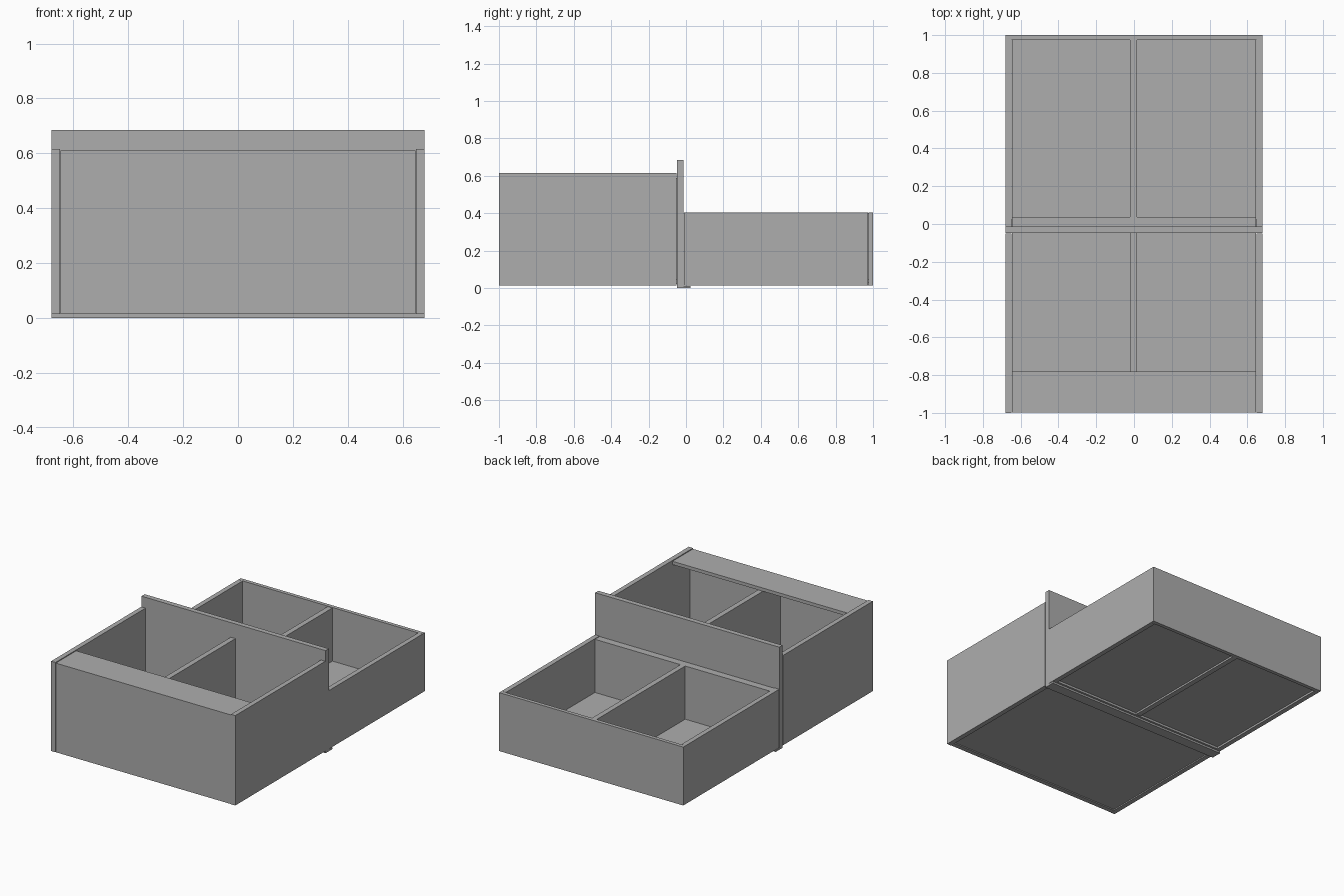
import bpy

if "Cube" in bpy.data.objects:
    bpy.data.objects.remove(bpy.data.objects["Cube"])

grey = bpy.data.materials.new("dark_grey")
grey.diffuse_color = (0.42, 0.42, 0.42, 1)
grey.use_nodes = True
grey.node_tree.nodes["Principled BSDF"].inputs["Base Color"].default_value = grey.diffuse_color


def board(name, x, y, z):
    """Flat board given by its (min, max) extent on each axis."""
    bpy.ops.mesh.primitive_cube_add(size=1, location=[(a + b) / 2 for a, b in (x, y, z)])
    ob = bpy.context.object
    ob.name = name
    ob.scale = [b - a for a, b in (x, y, z)]
    bpy.ops.object.transform_apply(location=False, rotation=False, scale=True)
    ob.data.materials.append(grey)
    return ob


def side_pair(name, y, z):
    """Matching left and right side boards."""
    board(name + "_left", (-0.68, -0.648), y, z)
    board(name + "_right", (0.648, 0.68), y, z)


IN = (-0.647, 0.647)
MID = (-0.02, 0.015)
FULL = (-0.68, 0.68)

# Tall front bin: sides, front, floor, ledge and divider
side_pair("front_bin_side", (-1, -0.05), (0.015, 0.615))
board("front_bin_front", IN, (-0.998, -0.966), (0.015, 0.61))
board("front_bin_ledge", IN, (-0.966, -0.782), (0.588, 0.61))
board("front_bin_floor", IN, (-0.966, -0.048), (0.022, 0.045))
board("front_bin_divider", MID, (-0.966, -0.048), (0.045, 0.588))

# Central upright panel and its foot strip
board("central_panel", FULL, (-0.047, -0.013), (0.005, 0.685))
board("foot_strip", FULL, (-0.047, 0.024), (0.0, 0.012))

# Low back bin: sides, back, inner front, divider and two floors
side_pair("back_bin_side", (-0.012, 0.974), (0.015, 0.405))
board("back_bin_back", FULL, (0.975, 1.0), (0.015, 0.405))
board("back_bin_inner_front", IN, (-0.012, 0.037), (0.013, 0.402))
board("back_bin_divider", MID, (0.037, 0.975), (0.015, 0.402))
for tag, x in (("left", (IN[0], MID[0])), ("right", (MID[1], IN[1]))):
    board("back_bin_floor_" + tag, x, (0.037, 0.975), (0.027, 0.047))
